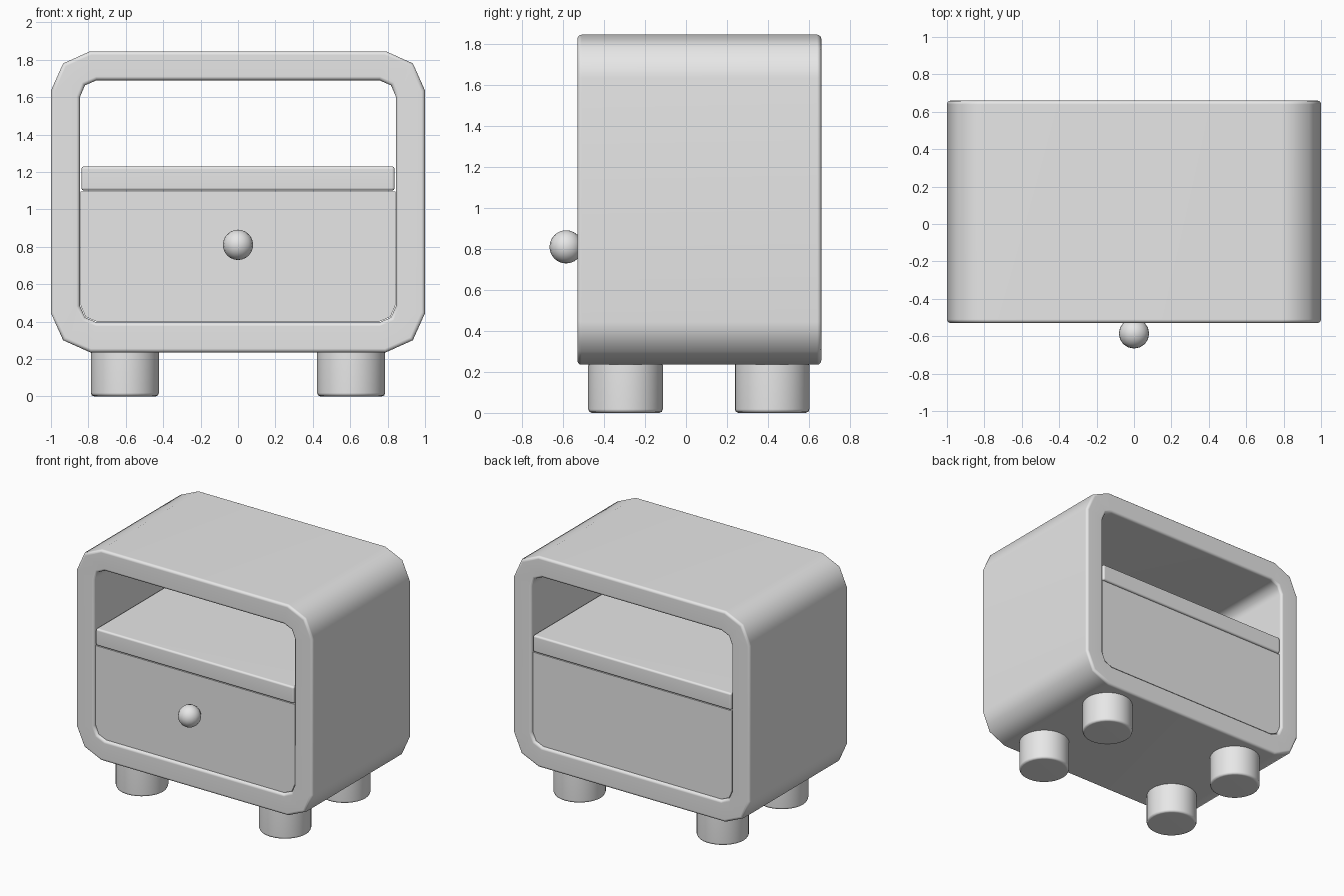
import bpy, bmesh
from math import radians

default = bpy.data.objects.get("Cube")
if default:
    bpy.data.objects.remove(default, do_unlink=True)

grey = bpy.data.materials.new("light_grey")
grey.use_nodes = True
grey.diffuse_color = (0.8, 0.8, 0.8, 1)
grey.node_tree.nodes["Principled BSDF"].inputs["Base Color"].default_value = (0.8, 0.8, 0.8, 1)

FRONT, BACK = -0.53, 0.66


def finish(bm, name, bevel=0.0, segments=2):
    """Turn a bmesh into a smooth object with softened edges."""
    bmesh.ops.recalc_face_normals(bm, faces=bm.faces)
    for face in bm.faces:
        face.smooth = True
    mesh = bpy.data.meshes.new(name)
    bm.to_mesh(mesh)
    bm.free()
    mesh.materials.append(grey)
    obj = bpy.data.objects.new(name, mesh)
    bpy.context.collection.objects.link(obj)
    if bevel:
        mod = obj.modifiers.new("soft_edges", "BEVEL")
        mod.width, mod.segments = bevel, segments
        mod.limit_method, mod.angle_limit = "ANGLE", radians(60)
        obj.modifiers.new("flat_shading_weight", "WEIGHTED_NORMAL")
    return obj


def rounded_loop(half_width, bottom, top, corner, mid):
    """Rectangle outline whose corners are cut by three chamfers."""
    quarter = [(half_width, corner), (half_width - mid, mid), (half_width - corner, 0)]
    upper = [(x, top - d) for x, d in quarter]
    upper += [(-x, z) for x, z in reversed(upper)]
    lower = [(-x, bottom + d) for x, d in quarter]
    lower += [(-x, z) for x, z in reversed(lower)]
    return upper + lower


def box(name, half_width, y0, y1, z0, z1, bevel):
    bm = bmesh.new()
    bmesh.ops.create_cube(bm, size=1)
    for v in bm.verts:
        v.co = (v.co.x * 2 * half_width,
                (y0 + y1) / 2 + v.co.y * (y1 - y0),
                (z0 + z1) / 2 + v.co.z * (z1 - z0))
    return finish(bm, name, bevel)


# Cabinet shell: a tube open at the front and back
bm = bmesh.new()
outer = rounded_loop(1.0, 0.235, 1.845, 0.21, 0.065)
inner = rounded_loop(0.845, 0.395, 1.69, 0.09, 0.027)
rings = [[bm.verts.new((x, y, z)) for x, z in loop]
         for loop, y in ((outer, FRONT), (outer, BACK), (inner, BACK), (inner, FRONT))]
count = len(outer)
for r in range(4):
    a, b = rings[r], rings[(r + 1) % 4]
    for i in range(count):
        j = (i + 1) % count
        bm.faces.new((a[i], a[j], b[j], b[i]))
finish(bm, "cabinet_shell", 0.02, 3)

# Shelf above the drawer
box("shelf", 0.838, FRONT + 0.005, BACK - 0.005, 1.10, 1.23, 0.015)

# Drawer block fills the lower opening and follows its rounded corners
bm = bmesh.new()
loop = [(x, z) for x, z in rounded_loop(0.842, 0.398, 1.69, 0.09, 0.027) if z < 1.0]
loop = loop + [(0.842, 1.095), (-0.842, 1.095)]
face = bm.faces.new([bm.verts.new((x, FRONT + 0.015, z)) for x, z in loop])
depth = bmesh.ops.extrude_face_region(bm, geom=[face])
for v in depth["geom"]:
    if isinstance(v, bmesh.types.BMVert):
        v.co.y = BACK - 0.015
drawer = finish(bm, "drawer")
for polygon in drawer.data.polygons:
    polygon.use_smooth = False

# Round drawer knob
bm = bmesh.new()
bmesh.ops.create_uvsphere(bm, u_segments=16, v_segments=12, radius=0.081)
knob = finish(bm, "drawer_knob")
knob.location = (0, -0.585, 0.81)

# Four stubby round legs
for side, x in (("left", 0.605), ("right", -0.605)):
    for end, y in (("front", -0.295), ("back", 0.42)):
        bm = bmesh.new()
        bmesh.ops.create_cone(bm, cap_ends=True, segments=32,
                              radius1=0.182, radius2=0.182, depth=0.25)
        leg = finish(bm, f"{end}_{side}_leg", 0.018)
        leg.location = (x, y, 0.125)
